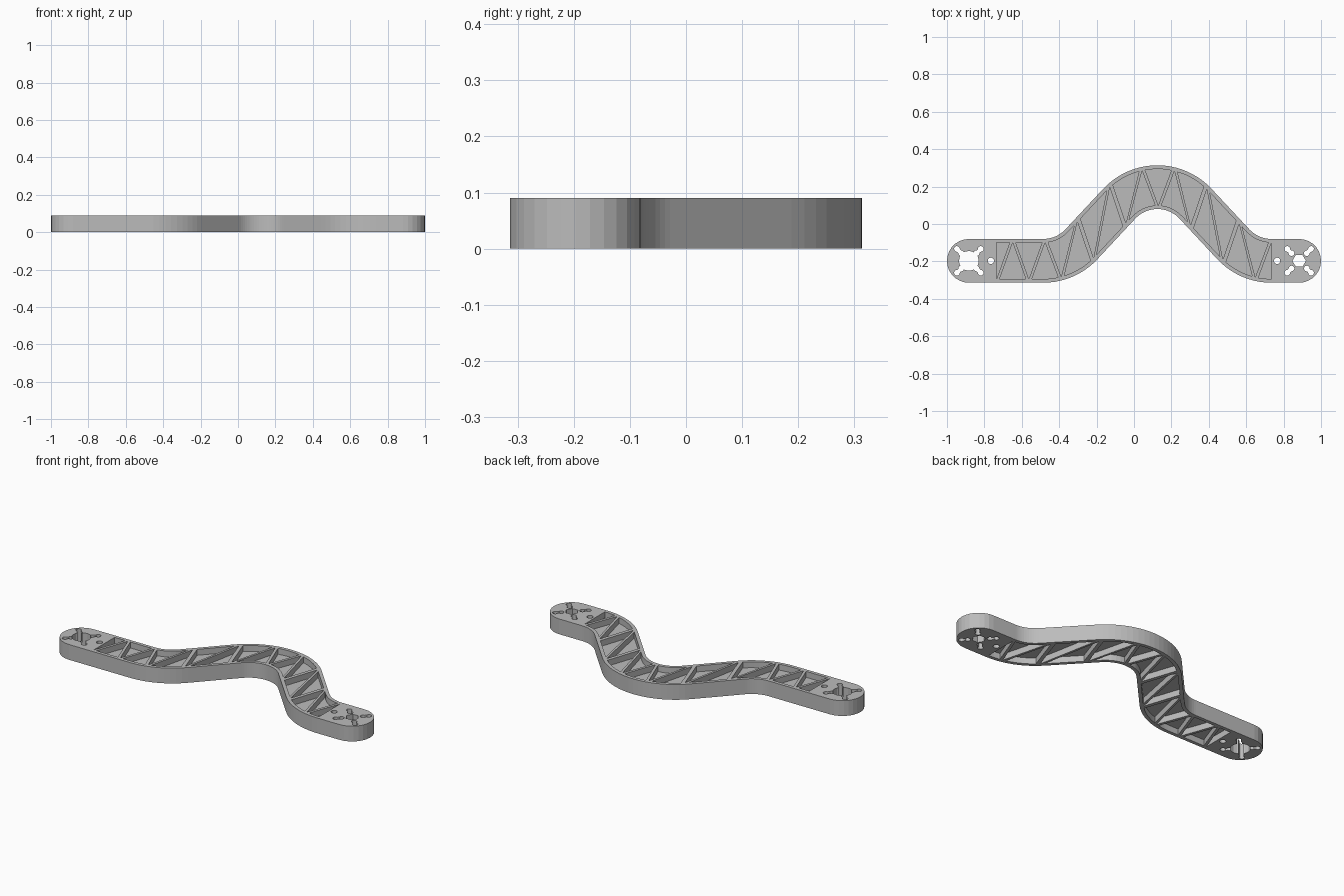
import bpy, bmesh, math
from mathutils import Vector

old = bpy.data.objects.get("Cube")
if old:
    bpy.data.objects.remove(old)

HEIGHT, HALF = 0.09, 0.117            # plate height, half width of the arm
END_X, END_Y = 0.883, -0.197          # centres of the rounded ends
APEX_X, SPAN, RISE = 0.125, 0.61, 0.394
WALL, WEB = 0.02, 0.02                # rim width, thickness of the middle web
SLOPE = math.radians(47)

grey = bpy.data.materials.new("plain grey")
grey.use_nodes = True
colour = (0.5, 0.5, 0.5, 1)
grey.diffuse_color = colour
grey.node_tree.nodes["Principled BSDF"].inputs["Base Color"].default_value = colour


def prisms(name, shapes):
    """One object made of upright prisms, each given as (points, z0, z1)."""
    bm = bmesh.new()
    for pts, z0, z1 in shapes:
        low = [bm.verts.new((x, y, z0)) for x, y in pts]
        high = [bm.verts.new((x, y, z1)) for x, y in pts]
        bm.faces.new(low[::-1])
        bm.faces.new(high)
        n = len(pts)
        for i in range(n):
            j = (i + 1) % n
            bm.faces.new((low[i], low[j], high[j], high[i]))
    bmesh.ops.recalc_face_normals(bm, faces=bm.faces)
    mesh = bpy.data.meshes.new(name)
    bm.to_mesh(mesh)
    bm.free()
    mesh.materials.append(grey)
    obj = bpy.data.objects.new(name, mesh)
    bpy.context.collection.objects.link(obj)
    return obj


def disc(cx, cy, r, n=16, turn=0.0):
    angles = [turn + math.tau * i / n for i in range(n)]
    return [(cx + r * math.cos(a), cy + r * math.sin(a)) for a in angles]


# Centre line: arc, straight slope, arc, mirrored about the apex
sin, cos = math.sin(SLOPE), math.cos(SLOPE)
a, b, c, d = 2 * sin, cos, 2 * (1 - cos), sin
det = a * d - b * c
RADIUS = (SPAN * d - b * RISE) / det


def edge(offset, steps=10):
    """Points of the arm's edge, left to right, at an offset from the centre line."""
    half = []
    for i in range(steps + 1):
        t = SLOPE * i / steps
        r = RADIUS - offset
        half.append((APEX_X - SPAN + r * math.sin(t), END_Y + RADIUS - r * math.cos(t)))
    for i in range(steps + 1):
        t = SLOPE * (1 - i / steps)
        r = RADIUS + offset
        half.append((APEX_X - r * math.sin(t), END_Y + RISE - RADIUS + r * math.cos(t)))
    other = [(2 * APEX_X - x, y) for x, y in half[-2::-1]]
    return [(-END_X, END_Y + offset)] + half + other + [(END_X, END_Y + offset)]


def height_at(points, x):
    for (x0, y0), (x1, y1) in zip(points, points[1:]):
        if x0 <= x <= x1:
            return y0 + (y1 - y0) * (x - x0) / max(x1 - x0, 1e-9)
    return points[-1][1]


# Solid arm with rounded ends
def end_cap(side, n=14):
    start = -math.pi / 2 if side > 0 else math.pi / 2
    return [(side * END_X + HALF * math.cos(start + math.pi * i / n),
             END_Y + HALF * math.sin(start + math.pi * i / n)) for i in range(1, n)]


outline = edge(-HALF) + end_cap(1) + edge(HALF)[::-1] + end_cap(-1)
arm = prisms("truss_arm", [(outline, 0, HEIGHT)])

# Triangular pockets, alternately pointing down and up, on both faces
lower, upper = edge(WALL - HALF), edge(HALF - WALL)
LIMIT, BAYS, GAP = 0.735, 17, 0.0165
step = 2 * LIMIT / BAYS
pockets = []
for i in range(BAYS + 1):
    x = -LIMIT + i * step
    tip, base = (lower, upper) if i % 2 == 0 else (upper, lower)
    x0 = max(-LIMIT, x - step + GAP)
    x1 = min(LIMIT, x + step - GAP)
    xs = [x0 + (x1 - x0) * k / 6 for k in range(7)]
    pts = [(x, height_at(tip, x))] + [(u, height_at(base, u)) for u in xs]
    pockets.append((pts, -0.02, (HEIGHT - WEB) / 2))
    pockets.append((pts, (HEIGHT + WEB) / 2, HEIGHT + 0.02))

# Mounting holes: hubs, dumbbell slots on the diagonals, single pin holes
through = (-0.03, HEIGHT + 0.03)
hubs, rounds, slots = [], [], []
hubs.append((disc(-END_X, END_Y, 0.053, 16), *through))
hubs.append((disc(END_X, END_Y, 0.036, 6), *through))
for side in (-1, 1):
    rounds.append((disc(side * 0.765, END_Y, 0.017), *through))
    for k in range(4):
        ang = math.pi / 4 + k * math.pi / 2
        out = Vector((math.cos(ang), math.sin(ang)))
        across = Vector((-out.y, out.x)) * 0.01
        mid = Vector((side * END_X, END_Y))
        for reach in (0.058, 0.09):
            rounds.append((disc(*(mid + out * reach), 0.0155, 12), *through))
        near, far = mid + out * 0.056, mid + out * 0.088
        slots.append(([tuple(p) for p in (near - across, far - across,
                                          far + across, near + across)], *through))

cutters = [prisms(n + "_cutter", s) for n, s in
           (("pocket", pockets), ("hub", hubs), ("round_hole", rounds), ("slot", slots))]
for cutter in cutters:
    cutter.hide_render = True
    mod = arm.modifiers.new(cutter.name, 'BOOLEAN')
    mod.operation, mod.solver, mod.object = 'DIFFERENCE', 'EXACT', cutter

# Bake the cuts and drop the cutters
graph = bpy.context.evaluated_depsgraph_get()
graph.update()
cut = bpy.data.meshes.new_from_object(arm.evaluated_get(graph))
arm.modifiers.clear()
arm.data = cut
for cutter in cutters:
    bpy.data.objects.remove(cutter)
